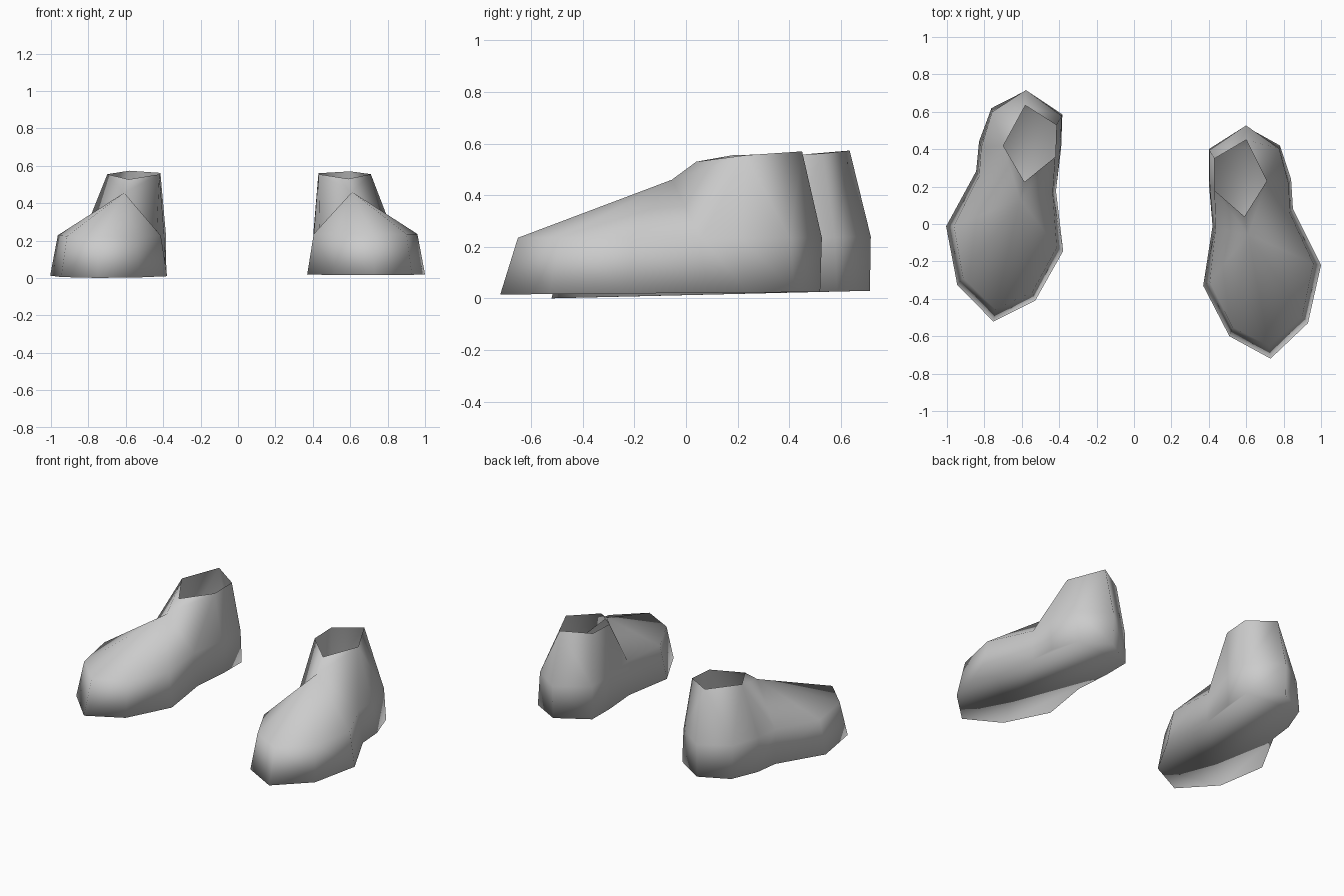
import bpy
import bmesh
import math
from mathutils import Matrix, Vector

default_cube = bpy.data.objects.get("Cube")
if default_cube:
    bpy.data.objects.remove(default_cube, do_unlink=True)

# One plain grey for both shoes
grey = bpy.data.materials.new("light_grey")
grey.use_nodes = True
colour = (0.6, 0.6, 0.6, 1)
grey.diffuse_color = colour
grey.node_tree.nodes["Principled BSDF"].inputs["Base Color"].default_value = colour

# Sole outline from the heel round the outer side: x, y, inward lean of the wall
outline = [
    (.60, .52, -.01), (.78, .42, .03), (.84, .24, .07), (.85, .08, .09),
    (1, -.22, .12), (.93, -.53, .11), (.73, -.72, .12), (.51, -.6, .11),
    (.37, -.33, .12), (.42, -.01, .07), (.4, .22, .02), (.4, .4, .01),
]
# Ankle opening: back, outer, front, inner, inner back
opening = [
    (.6, .45, .57), (.71, .23, .555), (.59, .04, .53),
    (.43, .18, .555), (.43, .35, .56),
]
foot_centre = Vector((.66, -.15))
instep_point = (.61, -.055, .46)


def sole_height(y):
    return .021 + .008 * y


def build_shoe(name, placement):
    bm = bmesh.new()
    sole, wall = [], []

    # Sole edge and the leaning side wall above it
    for x, y, lean in outline:
        point = Vector((x, y))
        sole.append(bm.verts.new((x, y, sole_height(y))))
        upper = point.lerp(foot_centre, lean)
        wall.append(bm.verts.new((*upper, .235)))
    ankle = [bm.verts.new(p) for p in opening]
    instep = bm.verts.new(instep_point)

    bm.faces.new(sole)
    count = len(sole)
    for i in range(count):
        j = (i + 1) % count
        bm.faces.new((sole[i], sole[j], wall[j], wall[i]))

    # Toe box fans up to the instep
    for i in range(3, 9):
        bm.faces.new((wall[i], wall[i + 1], instep))

    # Ankle shaft, left open at the top
    back, outer, front, inner, inner_back = ankle
    heel, heel_side, waist, arch = wall[:4]
    inner_arch, inner_waist, inner_heel = wall[-3:]
    shaft = [
        (heel, heel_side, back), (heel_side, outer, back),
        (heel_side, waist, outer), (waist, arch, outer),
        (arch, instep, outer), (outer, instep, front),
        (front, instep, inner), (instep, inner_arch, inner),
        (inner_arch, inner_waist, inner),
        (inner_waist, inner_heel, inner_back, inner),
        (inner_heel, heel, back, inner_back),
    ]
    for corners in shaft:
        bm.faces.new(corners)

    bm.transform(placement)
    bmesh.ops.recalc_face_normals(bm, faces=bm.faces)
    # An open shell can be oriented either way, so make the sole face down
    bm.faces.ensure_lookup_table()
    if bm.faces[0].normal.z > 0:
        bmesh.ops.reverse_faces(bm, faces=bm.faces)
    for face in bm.faces:
        face.smooth = True

    mesh = bpy.data.meshes.new(name)
    bm.to_mesh(mesh)
    bm.free()
    mesh.materials.append(grey)
    shoe = bpy.data.objects.new(name, mesh)
    bpy.context.collection.objects.link(shoe)
    return shoe


# Left shoe stands ahead; the right one is mirrored, set back and slightly turned
build_shoe("left_shoe", Matrix.Identity(4))

pivot = Vector((-.665, -.09, 0))
turn = Matrix.Rotation(math.radians(-2), 4, "Z")
pitch = Matrix.Rotation(math.radians(.9), 4, "X")
mirror = Matrix.Scale(-1, 4, Vector((1, 0, 0)))
step_back = Matrix.Translation(pivot + Vector((0, .196, -.005)))
build_shoe("right_shoe", step_back @ pitch @ turn @ Matrix.Translation(-pivot) @ mirror)
